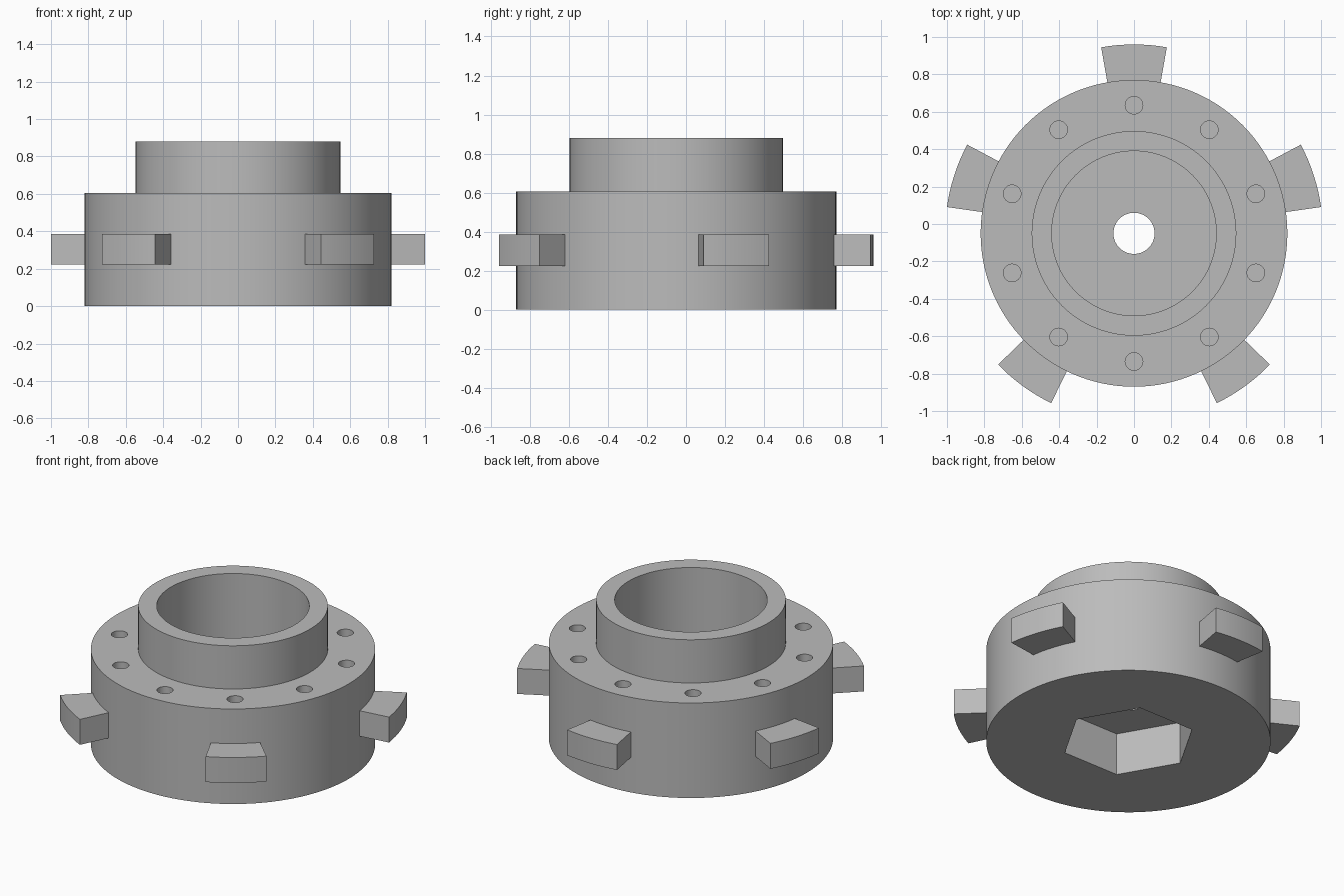
import bpy, bmesh
from math import sin, cos, pi, radians

cube = bpy.data.objects.get("Cube")
if cube:
    bpy.data.objects.remove(cube, do_unlink=True)

CENTRE_Y = -0.05
SEGMENTS = 120

grey = bpy.data.materials.new("plain_grey")
grey.use_nodes = True
COLOUR = (0.5, 0.5, 0.5, 1)
grey.diffuse_color = COLOUR
grey.node_tree.nodes["Principled BSDF"].inputs["Base Color"].default_value = COLOUR


def make_object(name, bm):
    """Turn a bmesh into a grey object placed on the hub axis."""
    bmesh.ops.recalc_face_normals(bm, faces=bm.faces)
    mesh = bpy.data.meshes.new(name)
    bm.to_mesh(mesh)
    bm.free()
    mesh.materials.append(grey)
    obj = bpy.data.objects.new(name, mesh)
    obj.location.y = CENTRE_Y
    bpy.context.collection.objects.link(obj)
    return obj


def add_prism(bm, outline, z0, z1):
    """Add a closed upright prism over a flat outline."""
    low = [bm.verts.new((x, y, z0)) for x, y in outline]
    high = [bm.verts.new((x, y, z1)) for x, y in outline]
    bm.faces.new(low)
    bm.faces.new(high)
    n = len(outline)
    for i in range(n):
        j = (i + 1) % n
        bm.faces.new((low[i], low[j], high[j], high[i]))


def polar(radius, angle):
    return radius * cos(angle), radius * sin(angle)


def circle(radius, count, cx=0, cy=0):
    points = (polar(radius, 2 * pi * i / count) for i in range(count))
    return [(cx + x, cy + y) for x, y in points]


def smooth(obj):
    bpy.ops.object.select_all(action='DESELECT')
    obj.select_set(True)
    bpy.context.view_layer.objects.active = obj
    bpy.ops.object.shade_smooth_by_angle(angle=radians(25))


# Hub: turned flange, collar, stepped bore and axle hole
profile = [(0.11, 0), (0.82, 0), (0.82, 0.605), (0.547, 0.605),
           (0.547, 0.88), (0.44, 0.88), (0.44, 0.33), (0.11, 0.33)]
bm = bmesh.new()
rings = [[bm.verts.new((x, y, z)) for x, y in circle(r, SEGMENTS)] for r, z in profile]
for k, ring in enumerate(rings):
    following = rings[(k + 1) % len(rings)]
    for i in range(SEGMENTS):
        j = (i + 1) % SEGMENTS
        bm.faces.new((ring[i], ring[j], following[j], following[i]))
hub = make_object("hub", bm)

# Cutter: hexagonal nut pocket below, ring of screw holes above
bm = bmesh.new()
add_prism(bm, circle(0.39, 6), -0.1, 0.27)
for k in range(10):
    x, y = polar(0.685, radians(90 + 36 * k))
    add_prism(bm, circle(0.047, 32, x, y), 0.33, 0.7)
cutter = make_object("hole_cutter", bm)
cutter.hide_render = True

# Cut the holes, then discard the cutter
cut = hub.modifiers.new("holes", 'BOOLEAN')
cut.operation = 'DIFFERENCE'
cut.solver = 'EXACT'
cut.object = cutter
bpy.ops.object.select_all(action='DESELECT')
hub.select_set(True)
bpy.context.view_layer.objects.active = hub
bpy.ops.object.modifier_apply(modifier=cut.name)
bpy.data.objects.remove(cutter, do_unlink=True)
smooth(hub)

# Five wedge-shaped lugs around the flange
STEPS = 8
for k in range(5):
    middle = 90 + 72 * k
    sweep = [radians(middle - 10 + 20 * i / STEPS) for i in range(STEPS + 1)]
    outline = [polar(1.01, a) for a in sweep] + [polar(0.8, a) for a in reversed(sweep)]
    bm = bmesh.new()
    add_prism(bm, outline, 0.223, 0.385)
    smooth(make_object(f"lug_{k + 1}", bm))
